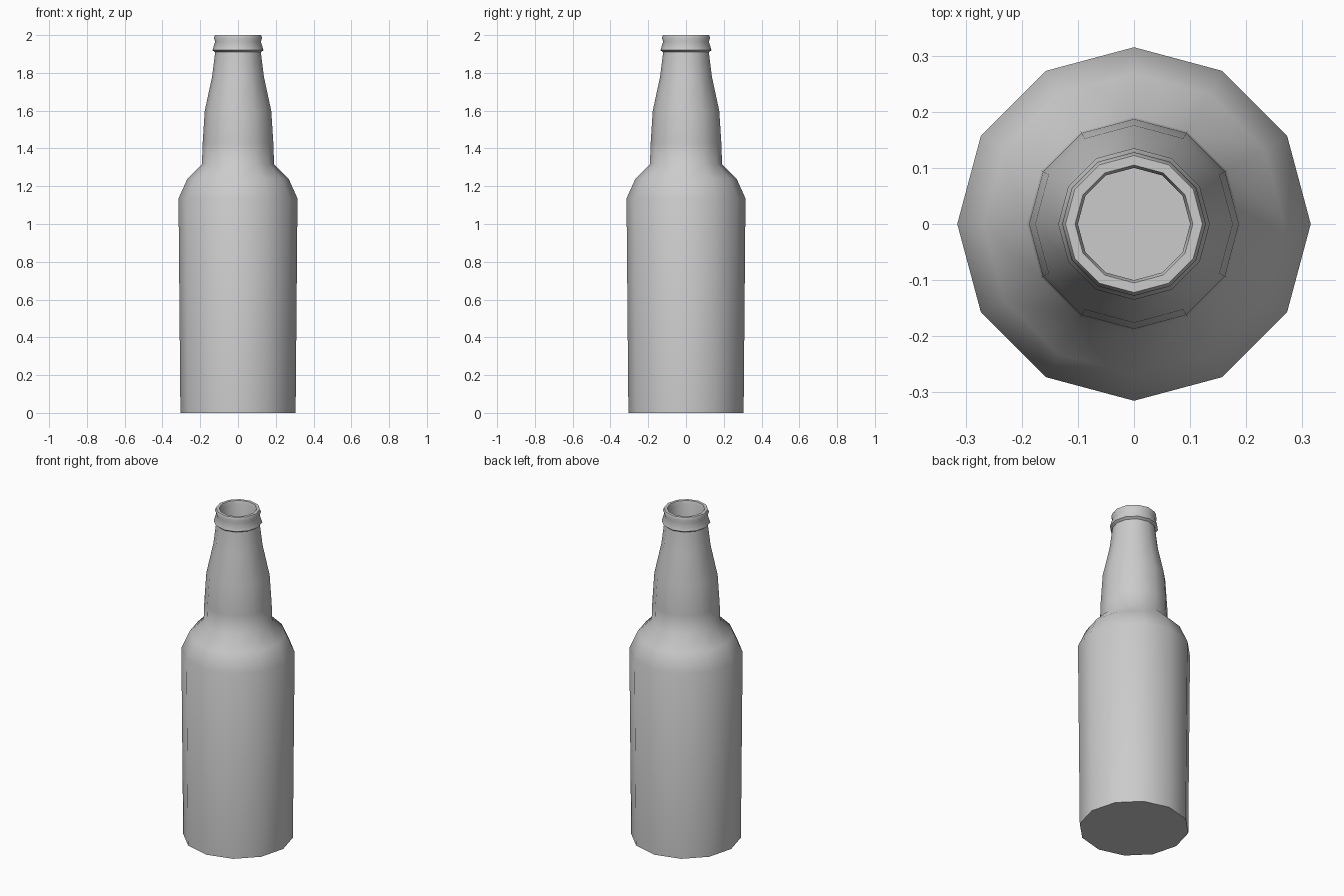
import bpy, bmesh, math

if "Cube" in bpy.data.objects:
    bpy.data.objects.remove(bpy.data.objects["Cube"])

SIDES = 12

# Outer silhouette from base to lip, then down the inside of the mouth (radius, height)
PROFILE = [
    (0.305, 0.0), (0.315, 1.135), (0.268, 1.24), (0.191, 1.317),
    (0.187, 1.43), (0.176, 1.60), (0.137, 1.78), (0.121, 1.91),
    (0.135, 1.92), (0.121, 1.965), (0.128, 1.985), (0.122, 2.0),
    (0.105, 2.0), (0.10, 1.985), (0.10, 1.70),
]

bm = bmesh.new()


def ring(radius, z):
    return [bm.verts.new((radius * math.cos(2 * math.pi * i / SIDES),
                          radius * math.sin(2 * math.pi * i / SIDES), z))
            for i in range(SIDES)]


# Bottle walls
rings = [ring(r, z) for r, z in PROFILE]
for low, high in zip(rings, rings[1:]):
    for i in range(SIDES):
        j = (i + 1) % SIDES
        bm.faces.new((low[i], low[j], high[j], high[i]))

# Base and the floor inside the mouth
bm.faces.new(rings[0][::-1])
bm.faces.new(rings[-1])
bmesh.ops.recalc_face_normals(bm, faces=bm.faces)

mesh = bpy.data.meshes.new("bottle")
bm.to_mesh(mesh)
bm.free()
bottle = bpy.data.objects.new("bottle", mesh)
bpy.context.collection.objects.link(bottle)

# Smooth sides, crisp base edge
bpy.context.view_layer.objects.active = bottle
bottle.select_set(True)
bpy.ops.object.shade_smooth_by_angle(angle=math.radians(60))
